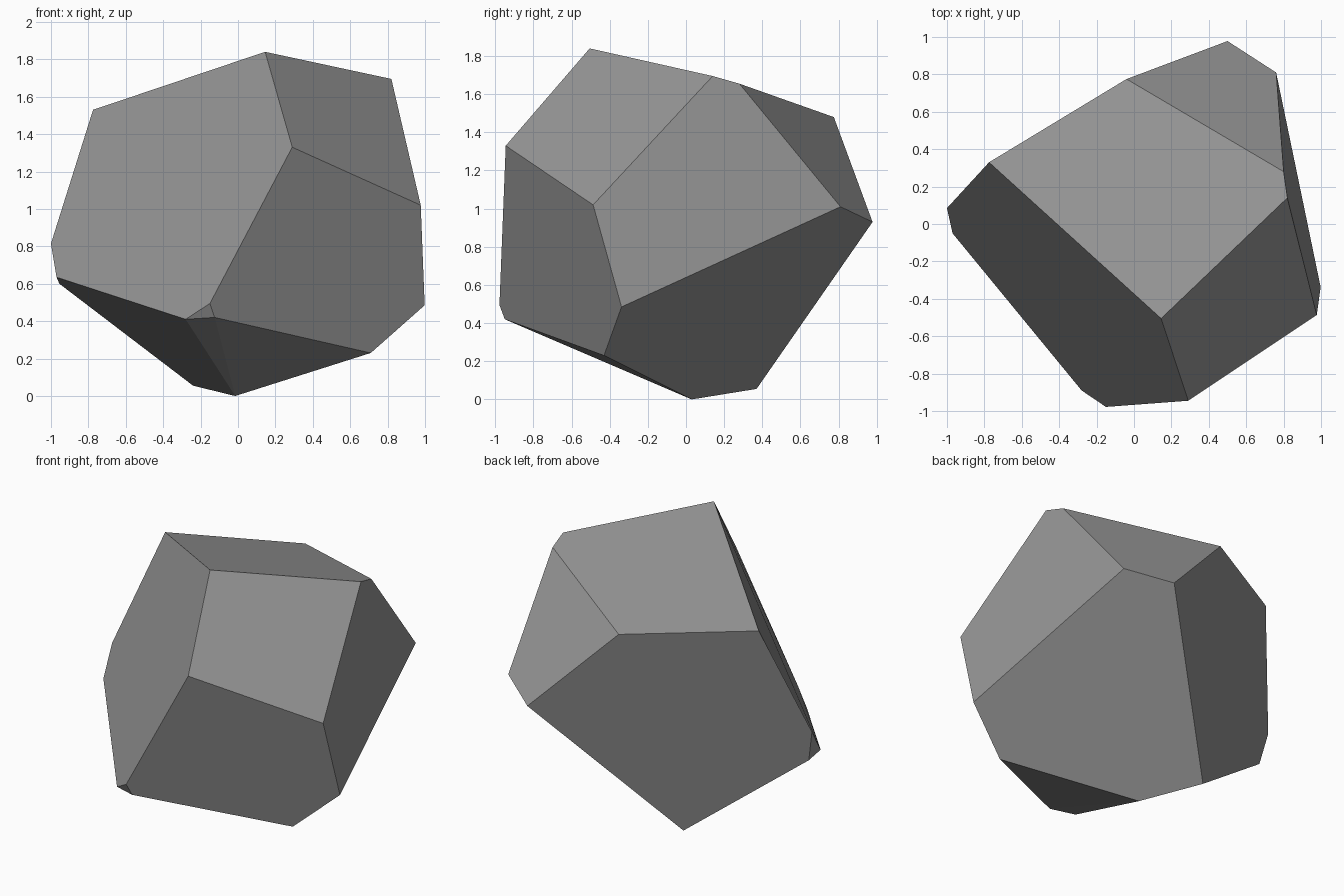
import bpy, bmesh, math

if "Cube" in bpy.data.objects:
    bpy.data.objects.remove(bpy.data.objects["Cube"])

# Corners of the faceted boulder (x, y, z)
corners = [
    (0.145, -0.505, 1.84), (0.82, 0.14, 1.695), (0.80, 0.28, 1.655),
    (-0.775, 0.33, 1.53), (-0.04, 0.775, 1.48), (0.29, -0.945, 1.33),
    (0.977, -0.487, 1.02), (0.998, -0.338, 0.485), (0.76, 0.81, 1.01),
    (0.50, 0.978, 0.93), (-0.15, -0.978, 0.495), (-0.125, -0.95, 0.42),
    (-0.28, -0.89, 0.41), (-0.97, -0.05, 0.635), (-1.0, 0.085, 0.815),
    (0.71, -0.43, 0.23), (-0.015, 0.03, 0.0), (-0.24, 0.37, 0.055),
    (-0.955, 0.055, 0.6),
]

# Wrap the corners in a convex hull and merge coplanar triangles into flat facets
bm = bmesh.new()
for c in corners:
    bm.verts.new(c)
bmesh.ops.convex_hull(bm, input=bm.verts[:])
bmesh.ops.dissolve_limit(bm, angle_limit=math.radians(5),
                         verts=bm.verts[:], edges=bm.edges[:])
bmesh.ops.recalc_face_normals(bm, faces=bm.faces[:])

mesh = bpy.data.meshes.new("boulder")
bm.to_mesh(mesh)
bm.free()

# Stone colour
stone = bpy.data.materials.new("stone grey")
stone.diffuse_color = (0.3, 0.3, 0.3, 1)
stone.use_nodes = True
stone.node_tree.nodes["Principled BSDF"].inputs["Base Color"].default_value = stone.diffuse_color
mesh.materials.append(stone)

boulder = bpy.data.objects.new("boulder", mesh)
bpy.context.collection.objects.link(boulder)
